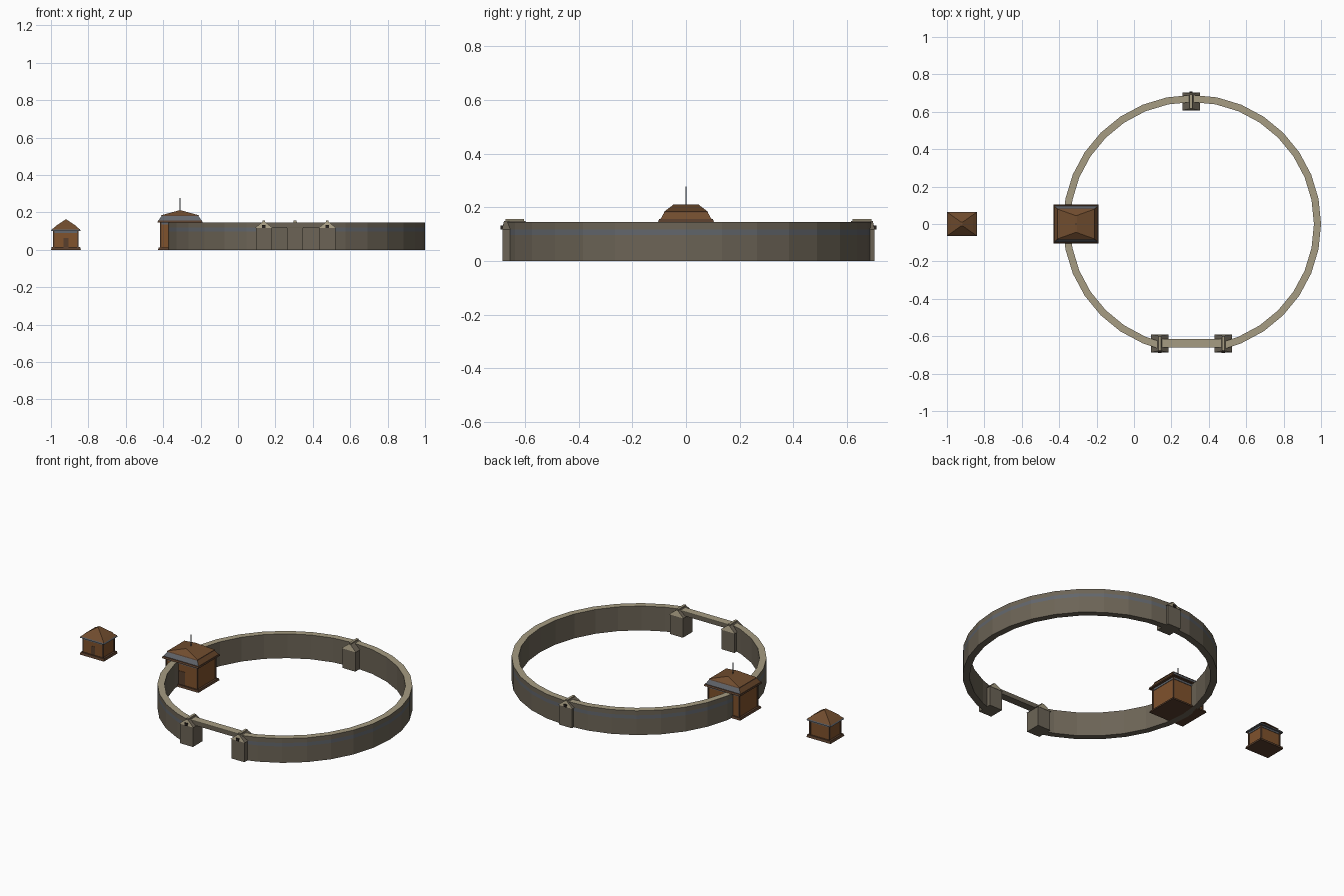
import bpy, math
from math import sin, cos, radians

if "Cube" in bpy.data.objects:
    bpy.data.objects.remove(bpy.data.objects["Cube"])

def lin(c):
    c /= 255
    return c / 12.92 if c <= 0.04045 else ((c + 0.055) / 1.055) ** 2.4

def mat(name, r, g, b):
    m = bpy.data.materials.new(name)
    m.diffuse_color = (lin(r), lin(g), lin(b), 1)
    m.use_nodes = True
    m.node_tree.nodes["Principled BSDF"].inputs["Base Color"].default_value = m.diffuse_color
    return m

STONE = mat("wall stone", 108, 100, 86)
TAN = mat("pale coping", 166, 156, 130)
SLATE = mat("slate grey", 98, 102, 108)
WOOD = mat("brown wood", 128, 82, 44)
ROOF = mat("brown roof", 112, 76, 46)
TRIM = mat("dark brown trim", 88, 62, 44)
DARK = mat("dark opening", 42, 36, 32)

def make(name, verts, faces, mats, idx=None):
    me = bpy.data.meshes.new(name)
    me.from_pydata(verts, [], faces)
    for m in mats:
        me.materials.append(m)
    if idx:
        for p, i in zip(me.polygons, idx):
            p.material_index = i
    ob = bpy.data.objects.new(name, me)
    bpy.context.collection.objects.link(ob)
    return ob

def frustum(name, cx, cy, z0, z1, a, b, m, ends=None):
    """Box tapering from half sizes a=(x,y) to b=(x,y); ends colours the -y/+y faces."""
    v = []
    for z, (hx, hy) in ((z0, a), (z1, b)):
        v += [(cx - hx, cy - hy, z), (cx + hx, cy - hy, z),
              (cx + hx, cy + hy, z), (cx - hx, cy + hy, z)]
    f = [(3, 2, 1, 0), (4, 5, 6, 7), (0, 1, 5, 4), (1, 2, 6, 5), (2, 3, 7, 6), (3, 0, 4, 7)]
    return make(name, v, f, [m, ends or m], [0, 0, 1, 0, 1, 0])

def box(name, x0, x1, y0, y1, z0, z1, m):
    h = ((x1 - x0) / 2, (y1 - y0) / 2)
    return frustum(name, (x0 + x1) / 2, (y0 + y1) / 2, z0, z1, h, h, m)

CX, R_OUT, R_IN, H = 0.31, 0.69, 0.652, 0.145

# Round wall: 32-sided, open at the front gate, slate stripe outside, pale coping
angs = [-90 + 14.5] + [-90 + 11.25 * i for i in range(2, 31)] + [270 - 14.5]
prof = [(R_OUT, 0), (R_OUT, 0.097), (R_OUT, 0.118), (R_OUT, H), (R_IN, H), (R_IN, 0)]
row_mat = [0, 2, 0, 1, 0, 0]
n = len(prof)
verts = [(CX + r * cos(radians(a)), r * sin(radians(a)), z) for a in angs for r, z in prof]
faces, idx = [], []
for i in range(len(angs) - 1):
    for j in range(n):
        k = (j + 1) % n
        faces.append((i * n + j, (i + 1) * n + j, (i + 1) * n + k, i * n + k))
        idx.append(row_mat[j])
last = (len(angs) - 1) * n
faces += [tuple(range(n)), tuple(reversed(range(last, last + n)))]
idx += [0, 0]
make("round_wall", verts, faces, [STONE, TAN, SLATE], idx)

# Gate lintel
box("gate_lintel", CX - 0.17, CX + 0.17, -0.661, -0.615, 0.12, 0.143, STONE)
box("gate_lintel_coping", CX - 0.17, CX + 0.17, -0.661, -0.615, 0.143, 0.146, TAN)

# Gate and rear posts with gabled caps
def post(name, x, y, s):
    """s = outward direction along y"""
    h = 0.043
    box(name + "_shaft", x - h, x + h, y - 0.046, y + 0.046, 0, 0.117, STONE)
    frustum(name + "_cap", x, y, 0.117, 0.15, (0.047, 0.048), (0.006, 0.04), STONE, TAN)
    box(name + "_ridge", x - 0.007, x + 0.007, y - 0.035, y + 0.035, 0.146, 0.156, TAN)
    yo = y + s * 0.047
    box(name + "_lamp", x - 0.009, x + 0.009, yo - 0.006, yo + 0.006, 0.117, 0.132, DARK)

post("gate_post_left", CX - 0.172, -0.638, -1)
post("gate_post_right", CX + 0.168, -0.638, -1)
post("rear_post", CX - 0.005, 0.656, 1)

# Buildings: plinth, body, corner posts, frieze, door and window plates
def house(name, cx, hx, hy, zt, base):
    frustum(name + "_plinth", cx, 0, 0, base, (hx, hy), (hx - 0.004, hy - 0.004), TRIM)
    bx, by = hx - 0.016, hy - 0.014
    box(name + "_body", cx - bx, cx + bx, -by, by, base, zt, WOOD)
    for sx in (-1, 1):
        for sy in (-1, 1):
            px, py = cx + sx * bx, sy * by
            box(name + "_corner_post", px - 0.004, px + 0.004, py - 0.004, py + 0.004,
                base, zt, TRIM)
    box(name + "_frieze", cx - bx - 0.003, cx + bx + 0.003, -by - 0.003, by + 0.003,
        zt - 0.014, zt, SLATE)
    w = bx * 0.2
    box(name + "_door", cx - w, cx + w, -by - 0.002, -by + 0.002, base, zt * 0.62, TRIM)

# Gatehouse straddling the wall
GX = -0.31
house("gatehouse", GX, 0.118, 0.1, 0.148, 0.012)
frustum("gatehouse_eave", GX, 0, 0.146, 0.156, (0.12, 0.104), (0.118, 0.1), TRIM)
frustum("gatehouse_lower_roof", GX, 0, 0.156, 0.183, (0.116, 0.095), (0.097, 0.08), ROOF, SLATE)
frustum("gatehouse_upper_eave", GX, 0, 0.18, 0.185, (0.102, 0.083), (0.1, 0.08), TRIM)
frustum("gatehouse_upper_roof", GX, 0, 0.185, 0.211, (0.1, 0.08), (0.005, 0.046), ROOF)
box("gatehouse_mast", GX - 0.002, GX + 0.002, -0.002, 0.002, 0.205, 0.277, SLATE)

# Small detached hut
HX = -0.92
house("hut", HX, 0.08, 0.065, 0.104, 0.014)
frustum("hut_eave", HX, 0, 0.1, 0.108, (0.08, 0.064), (0.076, 0.062), SLATE)
frustum("hut_lower_roof", HX, 0, 0.108, 0.124, (0.077, 0.062), (0.056, 0.046), ROOF)
frustum("hut_upper_roof", HX, 0, 0.124, 0.161, (0.06, 0.05), (0.004, 0.01), ROOF)
